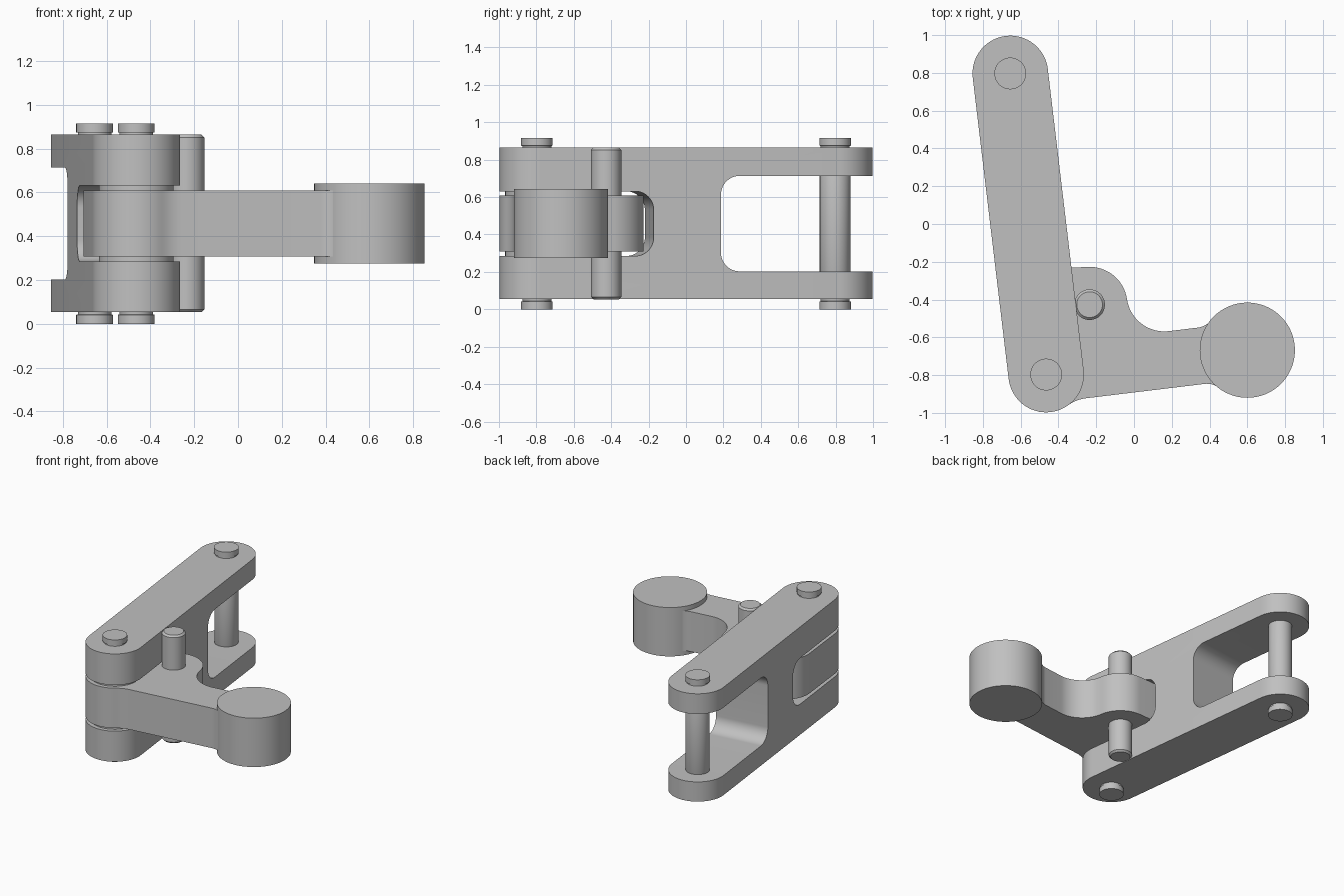
import bpy, bmesh, math
from mathutils import Vector, Matrix

cube = bpy.data.objects.get("Cube")
if cube:
    bpy.data.objects.remove(cube, do_unlink=True)

grey = bpy.data.materials.new("plain_grey")
grey.use_nodes = True
colour = (0.53, 0.53, 0.53, 1)
grey.diffuse_color = colour
grey.node_tree.nodes["Principled BSDF"].inputs["Base Color"].default_value = colour

# Pivot centres in plan
REAR = Vector((-0.655, 0.797))
PIVOT = Vector((-0.465, -0.797))
HEEL = Vector((-0.505, -0.44))
LOBE = Vector((-0.235, -0.427))
ROLLER = Vector((0.60, -0.668))
MID = 0.458          # mid height of the mechanism


def angle(v):
    return math.atan2(v.y, v.x)


def arc(c, r, d0, d1, ccw=True):
    """Points on a circle from direction d0 to direction d1."""
    a0, a1 = angle(d0), angle(d1)
    if ccw and a1 < a0:
        a1 += math.tau
    if not ccw and a1 > a0:
        a1 -= math.tau
    n = max(2, math.ceil(abs(a1 - a0) / math.tau * 72))
    return [c + r * Vector((math.cos(a0 + (a1 - a0) * i / n),
                            math.sin(a0 + (a1 - a0) * i / n))) for i in range(n + 1)]


def finish(name, bm):
    bmesh.ops.remove_doubles(bm, verts=bm.verts, dist=1e-5)
    bmesh.ops.recalc_face_normals(bm, faces=bm.faces)
    mesh = bpy.data.meshes.new(name)
    bm.to_mesh(mesh)
    bm.free()
    mesh.materials.append(grey)
    ob = bpy.data.objects.new(name, mesh)
    bpy.context.collection.objects.link(ob)
    return ob


def activate(ob):
    bpy.ops.object.select_all(action='DESELECT')
    ob.select_set(True)
    bpy.context.view_layer.objects.active = ob


def smooth(ob):
    activate(ob)
    bpy.ops.object.shade_smooth_by_angle(angle=math.radians(30))


def prism(name, outline, z0, z1, matrix=Matrix()):
    bm = bmesh.new()
    face = bm.faces.new([bm.verts.new((p.x, p.y, z0)) for p in outline])
    top = bmesh.ops.extrude_face_region(bm, geom=[face])["geom"]
    bmesh.ops.translate(bm, vec=(0, 0, z1 - z0),
                        verts=[v for v in top if isinstance(v, bmesh.types.BMVert)])
    bmesh.ops.transform(bm, matrix=matrix, verts=bm.verts)
    return finish(name, bm)


def lathe(name, centre, profile, sides=64):
    """Closed round part from (radius, height) pairs."""
    bm = bmesh.new()
    rings = [[bm.verts.new((centre.x + r * math.cos(math.tau * i / sides),
                            centre.y + r * math.sin(math.tau * i / sides), z))
              for i in range(sides)] for r, z in profile]
    for a, b in zip(rings, rings[1:]):
        for i in range(sides):
            j = (i + 1) % sides
            bm.faces.new((a[i], a[j], b[j], b[i]))
    bm.faces.new(rings[0])
    bm.faces.new(rings[-1])
    smooth(finish(name, bm))


# Long link with a clevis slot at each end
u = (REAR - PIVOT).normalized()
v = Vector((u.y, -u.x))
link = prism("link_bar", arc(REAR, 0.2, v, -v) + arc(PIVOT, 0.2, -v, v), 0.055, 0.865)
frame = Matrix(((u.x, 0, v.x, PIVOT.x), (u.y, 0, v.y, PIVOT.y), (0, 1, 0, 0), (0, 0, 0, 1)))


def cut_slot(inner, outer, half):
    d = 1 if inner > outer else -1
    right, up, r = Vector((d, 0)), Vector((0, 1)), 0.1
    outline = [Vector((outer, MID - half))]
    outline += arc(Vector((inner - d * r, MID - half + r)), r, -up, right, d > 0)
    outline += arc(Vector((inner - d * r, MID + half - r)), r, right, up, d > 0)
    outline.append(Vector((outer, MID + half)))
    cutter = prism("slot_cutter", outline, -0.4, 0.4, frame)
    cutter.hide_render = True
    mod = link.modifiers.new("slot", 'BOOLEAN')
    mod.operation, mod.solver, mod.object = 'DIFFERENCE', 'EXACT', cutter
    activate(link)
    bpy.ops.object.modifier_apply(modifier=mod.name)
    bpy.data.objects.remove(cutter, do_unlink=True)


cut_slot(0.605, -0.5, 0.173)
cut_slot(0.967, 2.2, 0.255)
smooth(link)

# Swinging arm, filleted where it meets the hub, lobe and roller
e = (ROLLER - PIVOT).normalized()
n = Vector((-e.y, e.x))
HALF = 0.15


def fillet(c, R, side, along, rf):
    """Arc blending circle (c, R) with an arm edge; runs circle to edge."""
    w = side * (HALF + rf)
    cw, cs = (c - PIVOT).dot(n), (c - PIVOT).dot(e)
    s = cs + along * math.sqrt((R + rf) ** 2 - (w - cw) ** 2)
    centre = PIVOT + e * s + n * w
    return centre, arc(centre, rf, c - centre, -side * n, side * along > 0)


hub_c, hub_f = fillet(PIVOT, 0.2, -1, 1, 0.2)
low_c, low_f = fillet(ROLLER, 0.25, -1, -1, 0.1)
up_c, up_f = fillet(ROLLER, 0.25, 1, -1, 0.1)
lobe_c, lobe_f = fillet(LOBE, 0.2, 1, 1, 0.2)
back = (HEEL - PIVOT).normalized()
left = Vector((-back.y, back.x))
side = (LOBE - HEEL).normalized()
top = Vector((-side.y, side.x))


# Fillet arcs on the hub side bend clockwise around the outline
def bend(centre, pts):
    r = (pts[0] - centre).length
    return arc(centre, r, pts[0] - centre, pts[-1] - centre, False)


outline = arc(PIVOT, 0.2, left, hub_c - PIVOT)
outline += bend(hub_c, hub_f) + bend(low_c, low_f[::-1])
outline += bend(up_c, up_f) + bend(lobe_c, lobe_f[::-1])
outline += arc(LOBE, 0.2, lobe_c - LOBE, top) + arc(HEEL, 0.2, top, left)
clean = [p for i, p in enumerate(outline) if (p - outline[i - 1]).length > 1e-4]
smooth(prism("swing_arm", clean, MID - 0.15, MID + 0.15))

# Round parts on the arm
lathe("arm_roller", ROLLER, [(0.252, 0.275), (0.252, 0.642)])
lathe("pivot_spacer", PIVOT, [(0.17, MID - 0.173), (0.17, MID + 0.173)])
lathe("lobe_pin", LOBE, [(0.068, 0.053), (0.081, 0.066), (0.081, 0.852), (0.068, 0.865)])

# Headed pins through both ends of the link
for name, centre in (("rear_pin", REAR), ("pivot_pin", PIVOT)):
    lathe(name, centre, [(0.084, 0), (0.084, 0.041), (0.077, 0.043), (0.077, 0.06),
                         (0.082, 0.07), (0.082, 0.846), (0.077, 0.856),
                         (0.077, 0.873), (0.084, 0.875), (0.084, 0.916)])
